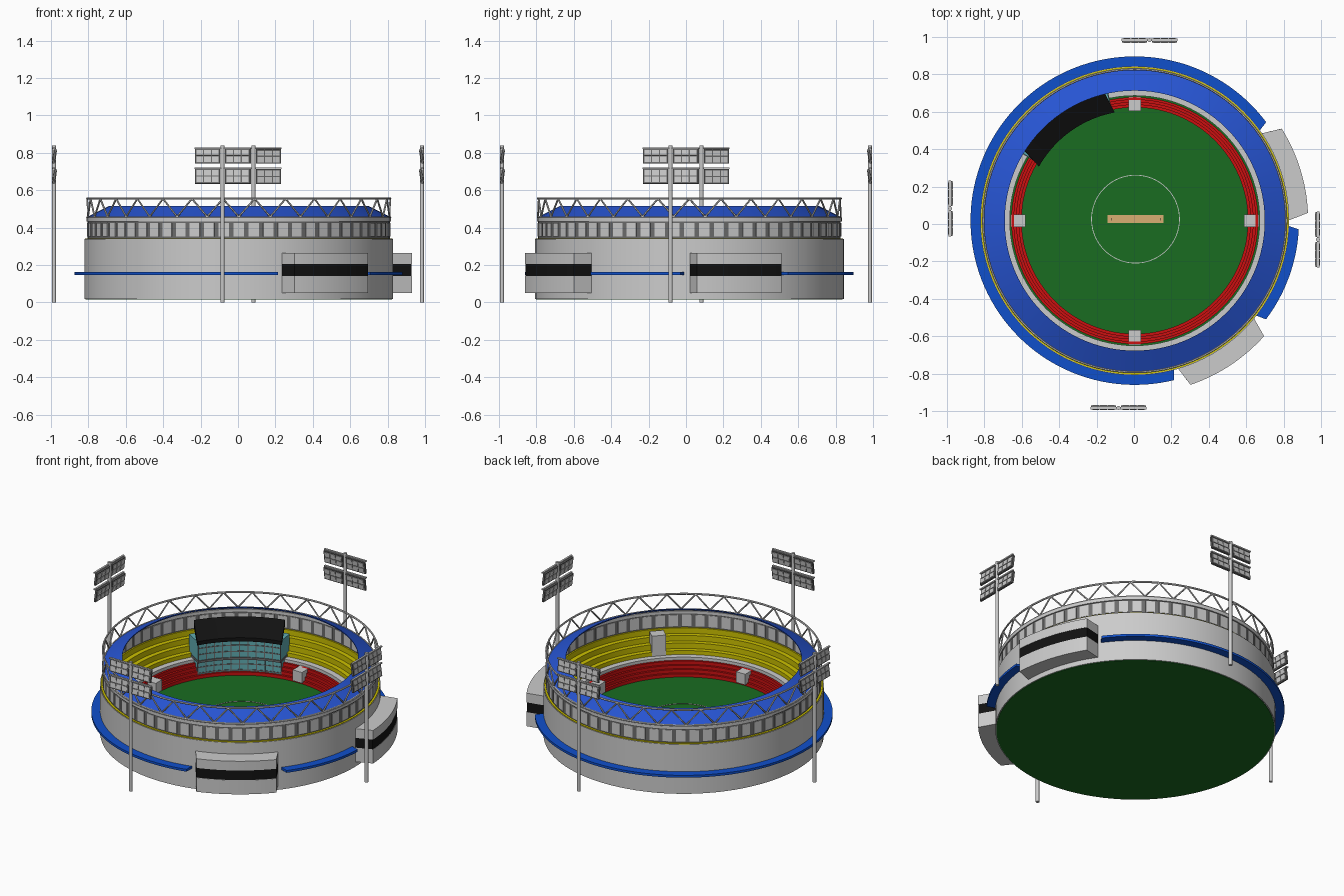
import bpy, bmesh
from math import radians, cos, sin, pi
from mathutils import Matrix, Vector

if "Cube" in bpy.data.objects:
    bpy.data.objects.remove(bpy.data.objects["Cube"])

CX, CY = 0.004, 0.018   # centre of the bowl


def material(name, r, g, b):
    m = bpy.data.materials.new(name)
    m.diffuse_color = (r, g, b, 1)
    m.use_nodes = True
    m.node_tree.nodes["Principled BSDF"].inputs["Base Color"].default_value = m.diffuse_color
    return m


GREEN = material("grass", 0.01, 0.15, 0.015)
BLUE = material("blue", 0.02, 0.09, 0.65)
LEDGE = material("ledge_blue", 0.005, 0.08, 0.6)
YELLOW = material("yellow", 0.6, 0.53, 0.0)
RED = material("red", 0.6, 0.005, 0.005)
BLACK = material("black", 0.006, 0.006, 0.006)
TEAL = material("glass", 0.12, 0.42, 0.45)
TAN = material("clay", 0.7, 0.43, 0.17)
WHITE = material("white", 0.9, 0.9, 0.9)
DARK = material("dark_grey", 0.15, 0.15, 0.15)


def finish(name, bm, mat=None, smooth=False):
    bmesh.ops.recalc_face_normals(bm, faces=bm.faces[:])
    me = bpy.data.meshes.new(name)
    bm.to_mesh(me)
    bm.free()
    ob = bpy.data.objects.new(name, me)
    bpy.context.collection.objects.link(ob)
    if mat:
        me.materials.append(mat)
    if smooth:
        bpy.context.view_layer.objects.active = ob
        ob.select_set(True)
        bpy.ops.object.shade_smooth_by_angle(angle=radians(25))
        ob.select_set(False)
    return ob


def ring(name, profile, mat=None, mid=0, half=180, n=96, flare=0, r0=0, at=(CX, CY)):
    """Sweep a closed (r, z) profile round the centre; flare widens the ends with radius."""
    bm = bmesh.new()
    full = half >= 180
    loops = []
    for i in range(n if full else n + 1):
        t = 2 * i / n - 1
        loop = []
        for r, z in profile:
            a = radians(mid + t * (half + flare * (r - r0)))
            loop.append(bm.verts.new((at[0] + r * cos(a), at[1] + r * sin(a), z)))
        loops.append(loop)
    m = len(profile)
    for i in range(n):
        a, b = loops[i], loops[(i + 1) % len(loops)]
        for j in range(m):
            k = (j + 1) % m
            bm.faces.new((a[j], a[k], b[k], b[j]))
    if not full:
        bm.faces.new(loops[0])
        bm.faces.new(loops[-1])
    return finish(name, bm, mat, True)


def rect(r1, r2, z1, z2):
    return [(r1, z1), (r2, z1), (r2, z2), (r1, z2)]


def steps(r1, r2, z1, z2, n, base):
    """Stepped seating profile rising outwards."""
    p = [(r1, base)]
    for i in range(n):
        z = z1 + (z2 - z1) * (i + 1) / n
        p += [(r1 + (r2 - r1) * i / n, z), (r1 + (r2 - r1) * (i + 1) / n, z)]
    return p + [(r2, base)]


def boxes(name, items, mat=None):
    """items: list of (matrix, size)"""
    bm = bmesh.new()
    for mtx, s in items:
        bmesh.ops.create_cube(bm, size=1, matrix=mtx @ Matrix.Diagonal((*s, 1)))
    return finish(name, bm, mat)


def polar(r, deg, z):
    return (Matrix.Translation((CX, CY, z)) @ Matrix.Rotation(radians(deg), 4, 'Z')
            @ Matrix.Translation((r, 0, 0)))


def rods(name, pairs, radius, mat=None, sides=6):
    bm = bmesh.new()
    for a, b in pairs:
        a, b = Vector(a), Vector(b)
        d = b - a
        mtx = Matrix.Translation((a + b) / 2) @ d.to_track_quat('Z', 'Y').to_matrix().to_4x4()
        bmesh.ops.create_cone(bm, cap_ends=True, segments=sides, radius1=radius,
                              radius2=radius, depth=d.length, matrix=mtx)
    return finish(name, bm, mat, True)


# playing field, boundary circle, pitch and wickets
bm = bmesh.new()
bmesh.ops.create_cone(bm, cap_ends=True, segments=96, radius1=0.82, radius2=0.82, depth=0.095,
                      matrix=Matrix.Translation((CX, CY, 0.0625)))
finish("field", bm, GREEN, True)
ring("inner_circle", rect(0.233, 0.237, 0.108, 0.113), WHITE, at=(0.008, 0.026))
T = Matrix.Translation
boxes("pitch", [(T((0.009, 0.026, 0.111)), (0.30, 0.043, 0.006))], TAN)
boxes("wickets", [(T((x, 0.026, 0.118)), (0.004, 0.014, 0.012)) for x in (-0.122, 0.14)], DARK)

# seating bowl
ring("lower_seats", steps(0.605, 0.66, 0.11, 0.195, 4, 0.105), RED)
ring("walkway", rect(0.668, 0.705, 0.105, 0.21))
ring("upper_seats", steps(0.705, 0.822, 0.20, 0.342, 4, 0.19), YELLOW)
ring("outer_wall", rect(0.818, 0.826, 0.018, 0.338))

# window band below the roof
ring("window_band", rect(0.802, 0.809, 0.34, 0.45), DARK)
boxes("window_panels", [(polar(0.8055, i * 360 / 64, 0.388), (0.014, 0.055, 0.074))
                        for i in range(64)])
ring("band_rim", rect(0.799, 0.815, 0.433, 0.45))

# sloping roof ring and truss above it
ring("roof", [(0.813, 0.448), (0.813, 0.455), (0.695, 0.514), (0.695, 0.507)], BLUE)
for nm, z in (("truss_bottom_chord", 0.455), ("truss_top_chord", 0.556)):
    ring(nm, [(0.81 + 0.006 * cos(k * pi / 3), z + 0.006 * sin(k * pi / 3)) for k in range(6)])
zig = [polar(0.81, i * 6, 0.458 if i % 2 else 0.554).translation for i in range(60)]
rods("truss_diagonals", [(zig[i], zig[(i + 1) % 60]) for i in range(60)], 0.005)

# outside ledge in two lengths, broken by the entrance blocks
ring("long_ledge", rect(0.82, 0.878, 0.147, 0.162), LEDGE, 160.3, 124, 96, -20, 0.85)
ring("short_ledge", rect(0.82, 0.878, 0.147, 0.162), LEDGE, -20, 17.5, 20, -20, 0.85)

# entrance blocks with a dark glazed strip
for i, mid in enumerate((17.3, -56.5)):
    for part, z1, z2, inset, mat in (("base", 0.05, 0.142, 0, None),
                                     ("glazing", 0.142, 0.205, 0.002, BLACK),
                                     ("top", 0.205, 0.265, 0, None)):
        ring(f"entrance_{part}_{i + 1}", rect(0.82, 0.927 - inset, z1, z2), mat, mid, 17.3,
             16, -24, 0.82)

# glazed pavilion with black canopy
ring("pavilion_lower_glass", rect(0.618, 0.70, 0.105, 0.215), TEAL, 125.5, 23.5, 20)
ring("pavilion_upper_glass", rect(0.608, 0.74, 0.225, 0.345), TEAL, 125.5, 23.5, 20)
ring("pavilion_floor", rect(0.602, 0.72, 0.213, 0.227), DARK, 125.5, 23.8, 20)
ring("pavilion_canopy", [(0.588, 0.338), (0.74, 0.385), (0.74, 0.43), (0.70, 0.412),
                         (0.588, 0.362)], BLACK, 125.5, 25, 20, -25, 0.59)
bars = []
for i in range(11):
    a = 125.5 - 23.4 + 4.68 * i
    bars += [(polar(0.618, a, 0.16), (0.006, 0.006, 0.11)),
             (polar(0.608, a, 0.285), (0.006, 0.006, 0.12))]
boxes("pavilion_mullions", bars, DARK)
for k, (r, z) in enumerate(((0.618, 0.14), (0.618, 0.178), (0.608, 0.265), (0.608, 0.305))):
    ring(f"pavilion_rail_{k + 1}", rect(r - 0.003, r + 0.01, z - 0.003, z + 0.003), DARK,
         125.5, 23.5, 20)

# sight screens at the four compass points and a cabin in the upper tier
boxes("sight_screens", [(polar(0.625, a, 0.16), (0.08, 0.066, 0.07)) for a in (0, 90, 180, 270)])
boxes("control_cabin", [(polar(0.735, -43, 0.272), (0.07, 0.085, 0.14))])

# floodlight masts: one layout turned about the centre
names = ("back", "left", "front", "right")
for q in range(4):
    R = Matrix.Rotation(q * pi / 2, 4, 'Z') @ T((0.083, 0.983, 0))
    rods(f"mast_{names[q]}", [(R @ Vector((0, 0, 0)), R @ Vector((0, 0, 0.84)))], 0.011, None, 12)
    frames, lamps, rails = [], [], []
    for z in (0.782, 0.674):
        rails.append((R @ T((0, 0.002, z + 0.043)), (0.30, 0.012, 0.008)))
        for x in (-0.08, 0.08):
            P = R @ T((x, -0.002, z)) @ Matrix.Rotation(radians(8), 4, 'X')
            frames.append((P, (0.135, 0.012, 0.08)))
            for i in (-1, 0, 1):
                for j in (-1, 1):
                    lamps.append((P @ T((i * 0.041, 0, j * 0.018)), (0.035, 0.018, 0.029)))
    boxes(f"lamp_frames_{names[q]}", frames, DARK)
    boxes(f"lamps_{names[q]}", lamps)
    boxes(f"lamp_rails_{names[q]}", rails)
